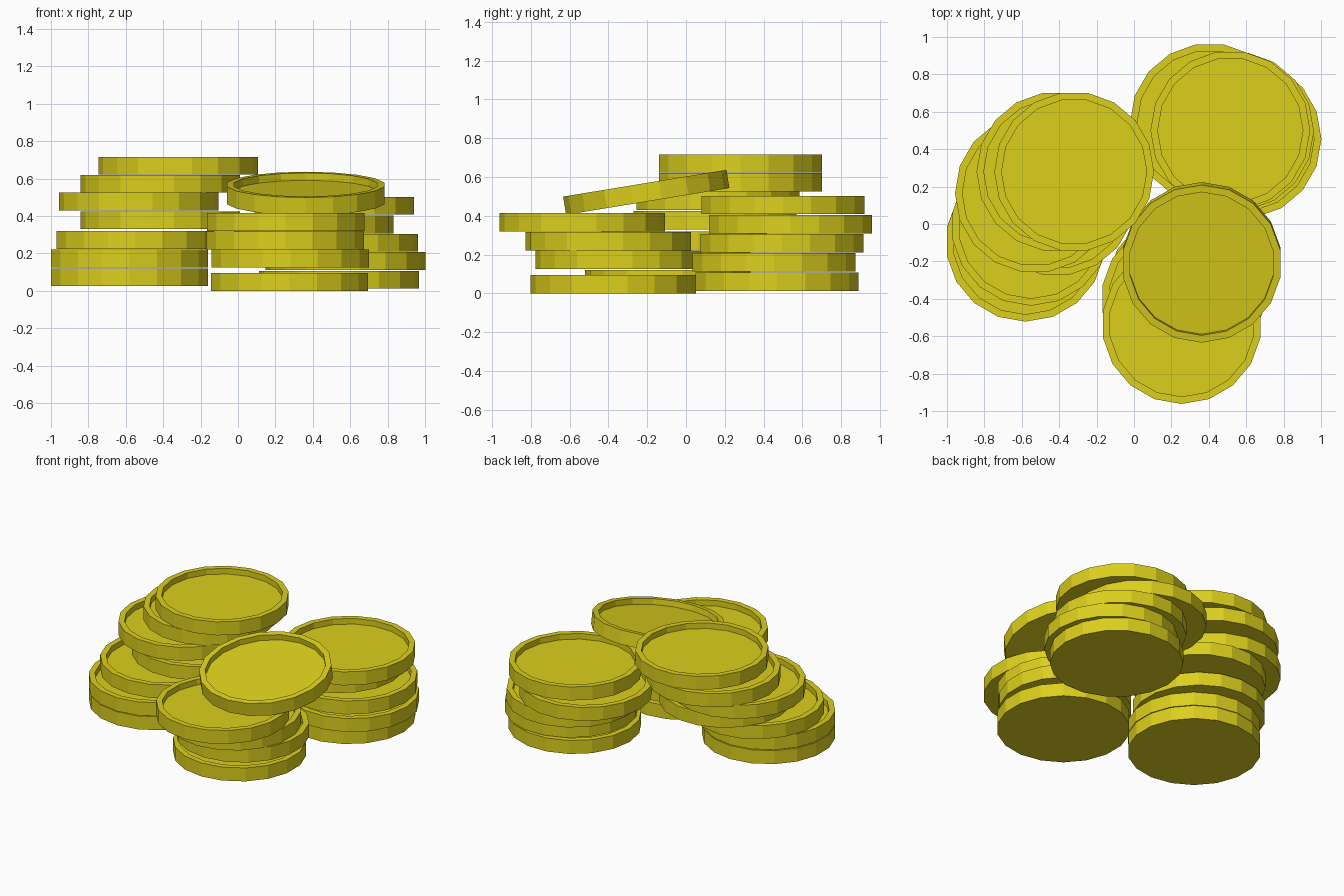
import bpy, bmesh
from math import sin, cos, pi, radians

if "Cube" in bpy.data.objects:
    bpy.data.objects.remove(bpy.data.objects["Cube"])

SIDES = 18
THICK = 0.095

gold = bpy.data.materials.new("gold")
gold.diffuse_color = (0.72, 0.63, 0.012, 1)
gold.use_nodes = True
gold.node_tree.nodes["Principled BSDF"].inputs["Base Color"].default_value = gold.diffuse_color


def coin_mesh():
    """Low-poly coin: flat base, raised rim and sunken face; origin at its centre."""
    profile = [(0.427, -THICK / 2), (0.427, THICK / 2),
               (0.388, THICK / 2), (0.388, THICK / 2 - 0.04)]
    bm = bmesh.new()
    rings = []
    for r, z in profile:
        rings.append([bm.verts.new((r * cos(pi / 2 + 2 * pi * i / SIDES),
                                    r * sin(pi / 2 + 2 * pi * i / SIDES), z))
                      for i in range(SIDES)])
    for a, b in zip(rings, rings[1:]):
        for i in range(SIDES):
            j = (i + 1) % SIDES
            bm.faces.new((a[i], a[j], b[j], b[i]))
    bm.faces.new(rings[0][::-1])
    bm.faces.new(rings[-1])
    bmesh.ops.recalc_face_normals(bm, faces=bm.faces)
    mesh = bpy.data.meshes.new("coin")
    bm.to_mesh(mesh)
    bm.free()
    mesh.materials.append(gold)
    return mesh


COIN = coin_mesh()


def add_coin(name, x, y, z, tilt=0, turn=0):
    ob = bpy.data.objects.new(name, COIN)
    ob.location = (x, y, z)
    ob.rotation_euler = (radians(tilt), 0, radians(turn))
    bpy.context.collection.objects.link(ob)


# each coin: x, y, height of its underside, turn in degrees
stacks = {
    "left_stack_coin": [
        (-0.58, -0.093, 0.025, 0), (-0.58, -0.095, 0.125, 0),
        (-0.55, -0.01, 0.225, 0), (-0.415, 0.15, 0.33, 10),
        (-0.53, 0.165, 0.43, 10), (-0.415, 0.28, 0.525, 10),
        (-0.32, 0.28, 0.622, 10)],
    "front_stack_coin": [
        (0.275, -0.375, 0.0, 0), (0.28, -0.35, 0.125, 0),
        (0.253, -0.40, 0.222, 0), (0.255, -0.535, 0.32, 0)],
    "back_stack_coin": [
        (0.54, 0.47, 0.012, 10), (0.575, 0.455, 0.112, 10),
        (0.535, 0.495, 0.21, 10), (0.405, 0.54, 0.308, 10),
        (0.515, 0.50, 0.408, 10)],
}
for name, coins in stacks.items():
    for n, (x, y, z, turn) in enumerate(coins, 1):
        add_coin(f"{name}_{n}", x, y, z + THICK / 2, turn=turn)

# leaning coin on top of the front stack
add_coin("leaning_coin", 0.362, -0.205, 0.521, tilt=9.3)
